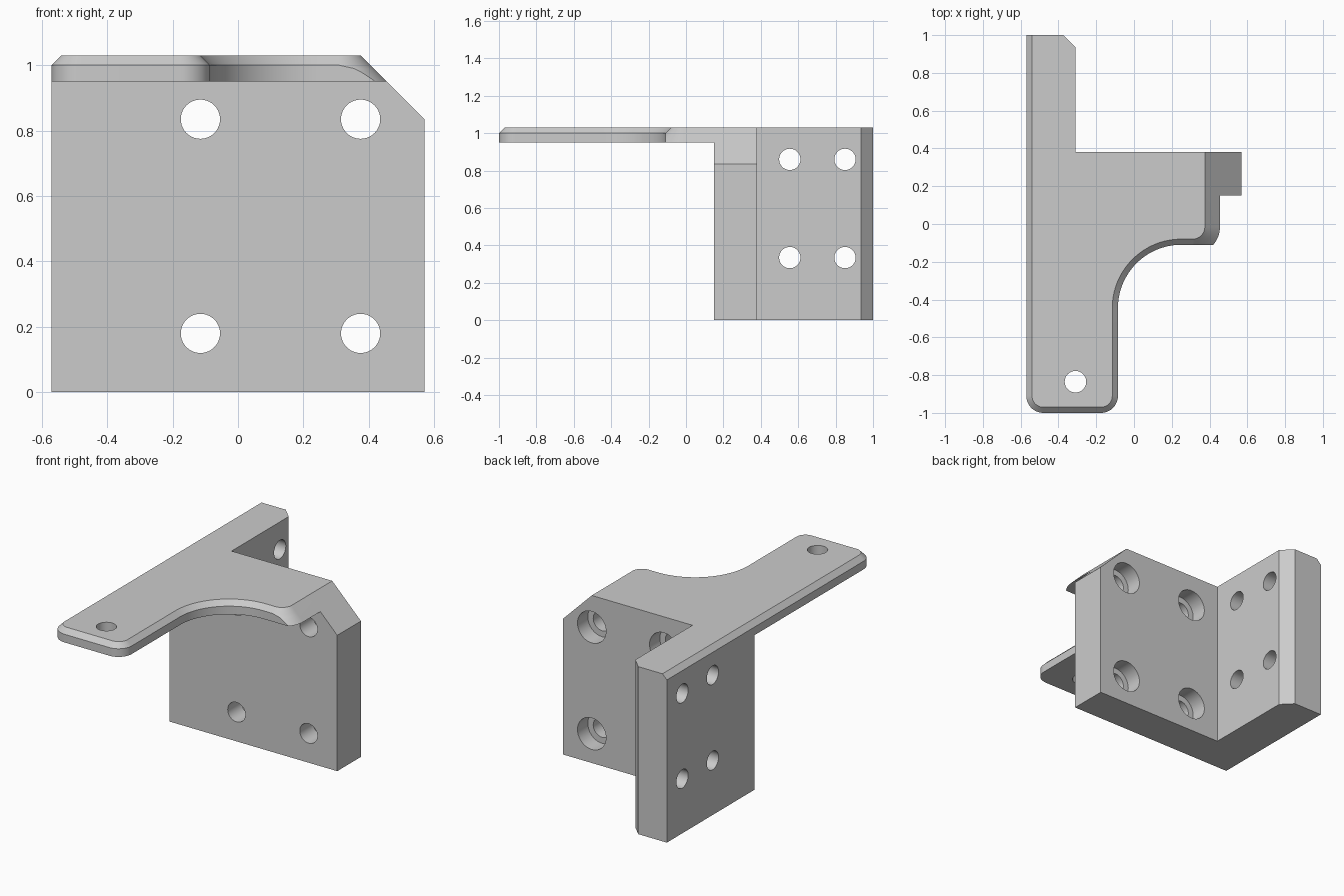
import bpy, bmesh
from math import sin, cos, asin, pi, radians
from mathutils import Matrix

if "Cube" in bpy.data.objects:
    bpy.data.objects.remove(bpy.data.objects["Cube"])

grey = bpy.data.materials.new("light grey")
grey.diffuse_color = (0.6, 0.6, 0.6, 1)
grey.use_nodes = True
grey.node_tree.nodes["Principled BSDF"].inputs["Base Color"].default_value = grey.diffuse_color


def loft(name, rings):
    """Closed solid through rings that all have the same point count."""
    bm = bmesh.new()
    loops = [[bm.verts.new(p) for p in ring] for ring in rings]
    n = len(loops[0])
    for a, b in zip(loops, loops[1:]):
        for i in range(n):
            j = (i + 1) % n
            bm.faces.new((a[i], a[j], b[j], b[i]))
    bm.faces.new(loops[0][::-1])
    bm.faces.new(loops[-1])
    bmesh.ops.recalc_face_normals(bm, faces=bm.faces)
    return finish(name, bm)


def finish(name, bm):
    me = bpy.data.meshes.new(name)
    bm.to_mesh(me)
    bm.free()
    me.materials.append(grey)
    ob = bpy.data.objects.new(name, me)
    bpy.context.collection.objects.link(ob)
    return ob


def arc(cx, cy, r, a0, a1, n=16):
    return [(cx + r * cos(a0 + (a1 - a0) * i / n),
             cy + r * sin(a0 + (a1 - a0) * i / n)) for i in range(n + 1)]


def slab_ring(z):
    """Plan outline of the top plate at height z, with its 45 degree chamfer."""
    c = max(0, z - 1.0)
    r = 0.065 + 1.03 - z
    start = -pi / 2 if r <= 0.0951 else asin(-0.095 / r)
    pts = [(-0.57 + c, 1)]
    pts += arc(-0.48, -0.91, 0.09 - c, pi, 1.5 * pi)
    pts += arc(-0.175, -0.91, 0.09 - c, 1.5 * pi, 2 * pi)
    pts += arc(0.25, -0.445, 0.335 + c, pi, pi / 2, 32)
    pts += arc(0.31, -0.015, r, start, 0)
    pts += [(0.31 + r, 0.38), (-0.31, 0.38), (-0.31, 0.935), (-0.375, 1)]
    return [(x, y, z) for x, y in pts]


def apply_boolean(ob, other, op):
    mod = ob.modifiers.new(op.lower(), 'BOOLEAN')
    mod.operation, mod.solver, mod.object = op, 'EXACT', other
    bpy.context.view_layer.objects.active = ob
    bpy.ops.object.modifier_apply(modifier=mod.name)
    bpy.data.objects.remove(other)


def drill(ob, centre, axis, r, depth):
    rot = {'X': Matrix.Rotation(pi / 2, 4, 'Y'),
           'Y': Matrix.Rotation(pi / 2, 4, 'X'),
           'Z': Matrix()}[axis]
    bm = bmesh.new()
    bmesh.ops.create_cone(bm, cap_ends=True, segments=40, radius1=r, radius2=r,
                          depth=depth, matrix=Matrix.Translation(centre) @ rot)
    cutter = finish("drill_cutter", bm)
    cutter.hide_render = True
    apply_boolean(ob, cutter, 'DIFFERENCE')


# Top plate with arm, concave sweep and chamfered rim
bracket = loft("mounting_bracket", [slab_ring(z) for z in
               (0.95, 0.96, 0.97, 0.98, 0.99, 1.0, 1.03)])

# Upright wall with the slanted shoulder
wall = [(-0.57, 0), (0.57, 0), (0.57, 0.835), (0.455, 0.95), (-0.57, 0.95)]
front_wall = loft("front_wall", [[(x, y, z) for x, z in wall] for y in (0.15, 0.38)])

# Side wall running backwards, chamfered rear corner
side = [(-0.57, 0.15), (-0.31, 0.15), (-0.31, 0.935), (-0.375, 1), (-0.57, 1)]
side_wall = loft("side_wall", [[(x, y, z) for x, y in side] for z in (0, 0.95)])

apply_boolean(front_wall, side_wall, 'UNION')
apply_boolean(bracket, front_wall, 'UNION')

# Front wall holes, counterbored from the back
for x in (-0.115, 0.375):
    for z in (0.18, 0.835):
        drill(bracket, (x, 0.25, z), 'Y', 0.06, 0.5)
        drill(bracket, (x, 0.38, z), 'Y', 0.097, 0.2)

# Side wall holes
for y in (0.555, 0.85):
    for z in (0.335, 0.86):
        drill(bracket, (-0.44, y, z), 'X', 0.057, 0.5)

# Arm hole
drill(bracket, (-0.31, -0.835, 1), 'Z', 0.057, 0.4)

bpy.ops.object.select_all(action='DESELECT')
bracket.select_set(True)
bpy.context.view_layer.objects.active = bracket
bpy.ops.object.shade_smooth_by_angle(angle=radians(25))
